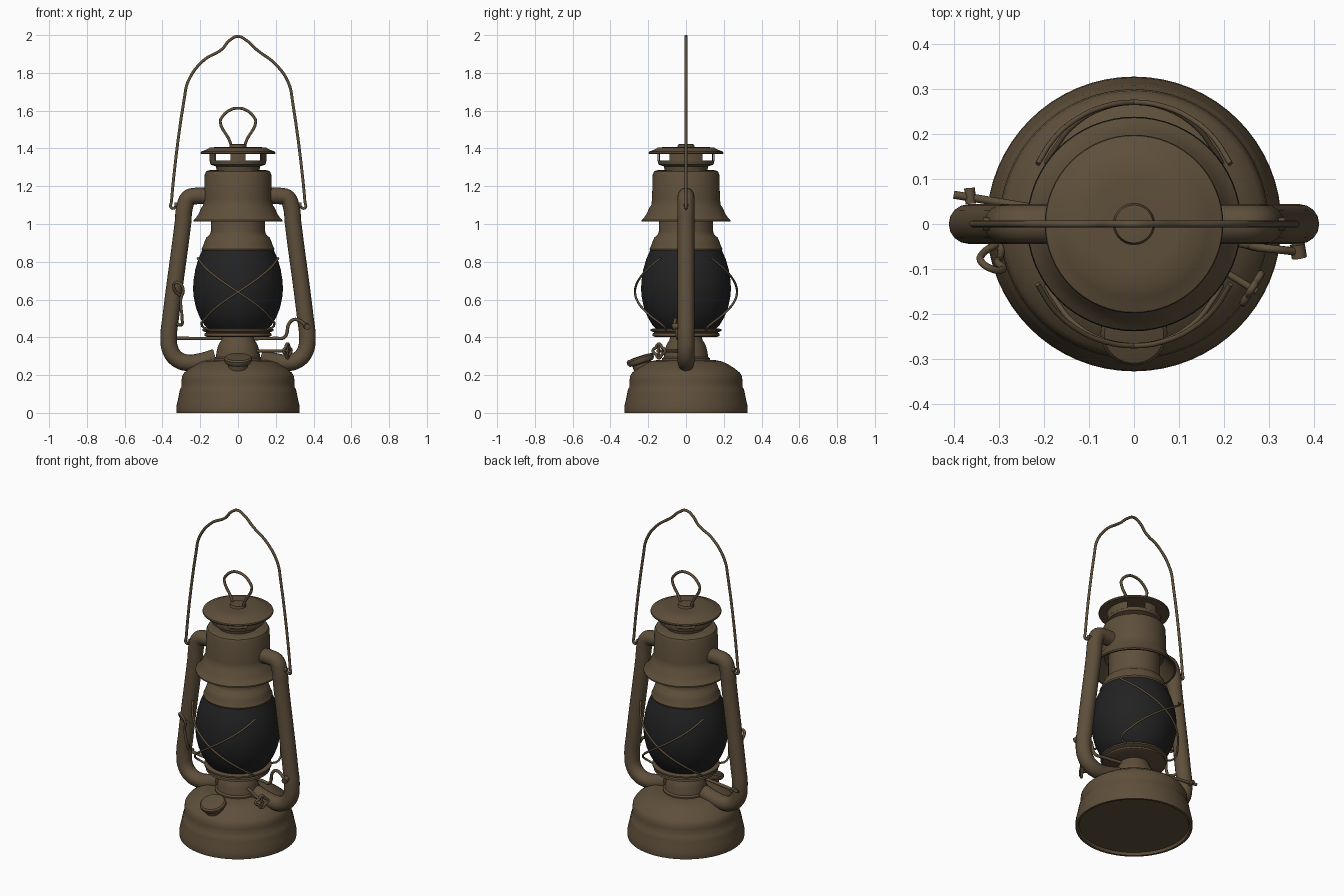
import bpy, bmesh, math
from mathutils import Vector

if "Cube" in bpy.data.objects:
    bpy.data.objects.remove(bpy.data.objects["Cube"])


def material(name, rgb):
    m = bpy.data.materials.new(name)
    m.diffuse_color = (*rgb, 1)
    m.use_nodes = True
    m.node_tree.nodes["Principled BSDF"].inputs["Base Color"].default_value = m.diffuse_color
    return m


BROWN = material("aged brown metal", (0.112, 0.078, 0.043))
DARK = material("dark glass", (0.016, 0.016, 0.016))


def finish(ob, mat, angle=35):
    ob.data.materials.clear()
    ob.data.materials.append(mat)
    bpy.ops.object.select_all(action='DESELECT')
    ob.select_set(True)
    bpy.context.view_layer.objects.active = ob
    bpy.ops.object.shade_smooth_by_angle(angle=math.radians(angle))
    return ob


def lathe(name, profile, mat=BROWN, n=64, keep=None):
    """Revolve (radius, z) points about z; keep(angle) leaves only some faces."""
    bm = bmesh.new()
    rings = []
    for r, z in profile:
        if r < 1e-5:
            rings.append([bm.verts.new((0, 0, z))] * n)
        else:
            rings.append([bm.verts.new((r * math.cos(2 * math.pi * i / n),
                                        r * math.sin(2 * math.pi * i / n), z)) for i in range(n)])
    for a, b in zip(rings, rings[1:]):
        for i in range(n):
            if keep and not keep(360 * (i + 0.5) / n):
                continue
            j = (i + 1) % n
            vs = list(dict.fromkeys([a[i], a[j], b[j], b[i]]))
            if len(vs) > 2:
                bm.faces.new(vs)
    bmesh.ops.recalc_face_normals(bm, faces=bm.faces)
    me = bpy.data.meshes.new(name)
    bm.to_mesh(me)
    bm.free()
    ob = bpy.data.objects.new(name, me)
    bpy.context.collection.objects.link(ob)
    return finish(ob, mat)


def wire(name, pts, radius, smooth=True, closed=False, res=6, sides=3):
    """Round tube along a path."""
    cu = bpy.data.curves.new(name, 'CURVE')
    cu.dimensions = '3D'
    cu.bevel_depth = radius
    cu.bevel_resolution = sides
    cu.resolution_u = res
    cu.use_fill_caps = True
    sp = cu.splines.new('BEZIER')
    sp.bezier_points.add(len(pts) - 1)
    for bp, p in zip(sp.bezier_points, pts):
        bp.co = p
        bp.handle_left_type = bp.handle_right_type = 'AUTO' if smooth else 'VECTOR'
    sp.use_cyclic_u = closed
    ob = bpy.data.objects.new(name, cu)
    bpy.context.collection.objects.link(ob)
    bpy.ops.object.select_all(action='DESELECT')
    ob.select_set(True)
    bpy.context.view_layer.objects.active = ob
    bpy.ops.object.convert(target='MESH')
    return finish(bpy.context.object, BROWN, 50)


# Fuel tank with rolled foot and rounded shoulder
lathe("fuel_tank", [(0, .015), (.305, .015), (.312, 0), (.325, 0), (.327, .012), (.325, .04), (.318, .07),
                    (.312, .10), (.307, .125), (.300, .135), (.299, .17), (.296, .195), (.285, .213),
                    (.255, .237), (.215, .262), (.185, .274), (.15, .28), (0, .282)])
# Burner cone and globe plate
lathe("burner", [(.128, .275), (.128, .288), (.118, .295), (.112, .33), (.104, .36), (.088, .385),
                 (.082, .41), (0, .41)])
lathe("globe_plate", [(0, .402), (.165, .402), (.178, .408), (.176, .42), (.168, .426), (.187, .434),
                      (.187, .443), (.165, .448), (0, .448)])
# Glass globe
lathe("glass_globe", [(.155, .44), (.178, .465), (.202, .505), (.222, .555), (.234, .61), (.238, .655),
                      (.235, .705), (.226, .76), (.21, .815), (.188, .865)], DARK)
# Chimney collar above the globe
lathe("globe_collar", [(0, .858), (.19, .858), (.193, .868), (.184, .885), (.18, .90), (.168, .928),
                       (.148, .945), (.144, .96), (.144, 1.10), (0, 1.10)])
# Flared hood
lathe("hood", [(.14, 1.09), (.165, 1.085), (.19, 1.05), (.226, 1.012), (.236, 1.012), (.236, 1.02), (.222, 1.034),
               (.206, 1.058), (.195, 1.085), (.184, 1.10), (.18, 1.13), (.176, 1.262), (.17, 1.277),
               (.158, 1.284), (.115, 1.287), (0, 1.287)])
# Vent ring, its four posts and the top cap
lathe("vent_ring", [(.112, 1.28), (.118, 1.305), (.146, 1.315), (.15, 1.335), (.143, 1.335), (.14, 1.318),
                    (0, 1.318)])


def is_post(a):
    a = a % 180
    a = min(a, 180 - a)
    return a < 34 or a > 74


lathe("vent_posts", [(.15, 1.33), (.15, 1.375), (.143, 1.375), (.143, 1.33), (.15, 1.33)], n=72, keep=is_post)
lathe("top_cap", [(0, 1.372), (.15, 1.372), (.195, 1.37), (.198, 1.376), (.196, 1.383), (.165, 1.395),
                  (.148, 1.405), (.10, 1.408), (.046, 1.408), (.042, 1.422), (0, 1.424)])

# Small lifting loop on the cap
half = [(.034, 1.40), (.042, 1.435), (.094, 1.54), (.088, 1.56), (.045, 1.602)]
wire("cap_loop", [(-x, 0, z) for x, z in half] + [(0, 0, 1.613)] +
     [(x, 0, z) for x, z in reversed(half)], .008)

# Carrying bail, peaked in the middle
wire("bail_handle", [(-.315, 0, 1.10), (-.352, 0, 1.085), (-.352, 0, 1.12), (-.285, 0, 1.66), (-.262, 0, 1.76),
                     (-.18, 0, 1.868), (-.085, 0, 1.925), (-.045, 0, 1.972), (0, 0, 1.993), (.045, 0, 1.972),
                     (.10, 0, 1.922), (.20, 0, 1.845), (.268, 0, 1.745), (.29, 0, 1.64), (.354, 0, 1.12),
                     (.354, 0, 1.085), (.318, 0, 1.10)], .008)

# Side air tubes, and ears that hold the bail
for side, s in (("left", -1), ("right", 1)):
    wire(side + "_air_tube", [(s * x, 0, z) for x, z in
         [(.14, 1.145), (.225, 1.148), (.262, 1.137), (.282, 1.09), (.292, 1.0), (.357, .50), (.367, .40),
          (.355, .325), (.315, .28), (.26, .265), (.20, .272), (.12, .295)]], .044, sides=6)
    wire(side + "_bail_ear", [(s * .28, 0, 1.10), (s * .335, 0, 1.10)], .014, smooth=False)

# Crossed guard wires, front and back
for label, f in (("front", -1), ("back", 1)):
    for tag, d in (("rising", 1), ("falling", -1)):
        pts = []
        for i in range(9):
            t = i / 4 - 1
            a = math.radians(58) * t
            r = .27 - .018 * t * t if t > 0 else .27 - .045 * t * t
            pts.append((d * r * math.sin(a), f * r * math.cos(a), .64 + .18 * t))
        pts.insert(0, (d * -.145, f * .105, .438))
        wire(f"{label}_guard_wire_{tag}", pts, .006, res=3, sides=2)

# Globe lift lever running across the lantern, with end pieces
wire("lift_lever", [(-.40, .065, .395), (.20, -.035, .395), (.245, -.045, .40), (.275, -.052, .48),
                    (.305, -.055, .495), (.365, -.062, .458)], .009)
wire("lever_left_end", [(-.362, .045, .395), (-.365, .08, .395)], .012, smooth=False)
wire("lever_thumb_knob", [(.362, -.045, .46), (.367, -.075, .455)], .017, smooth=False)

# Latch wire with a loop beside the left tube
wire("latch_wire", [(-.325, -.02, .47), (-.298, -.05, .468), (-.296, -.07, .50), (-.303, -.085, .60),
                    (-.29, -.10, .655), (-.315, -.10, .69), (-.338, -.085, .685), (-.335, -.065, .65),
                    (-.305, -.045, .62)], .008)

# Wick adjuster: rod and lobed wheel
axis = Vector((.84, -.52, 0)).normalized()
across = Vector((-axis.y, axis.x, 0))
hub = Vector((.262, -.143, .328))
wire("wick_rod", [(.06, -.02, .328), hub + axis * .012], .008, smooth=False)
ring = []
for i in range(24):
    a = 2 * math.pi * i / 24
    r = .032 + .006 * math.cos(4 * a)
    ring.append(hub + across * (r * math.cos(a)) + Vector((0, 0, r * math.sin(a))))
wire("wick_wheel", ring, .008, closed=True, res=2)
wire("wick_wheel_spoke", [hub - Vector((0, 0, .035)), hub + Vector((0, 0, .035))], .007, smooth=False)

# Tilted filler cap on the front shoulder
cap = lathe("filler_cap", [(0, -.06), (.05, -.06), (.052, -.012), (.066, -.008), (.074, .004), (.074, .018),
                           (.066, .026), (.03, .03), (0, .03)], n=40)
cap.location = (0, -.238, .272)
cap.rotation_euler = (math.radians(18), 0, 0)
